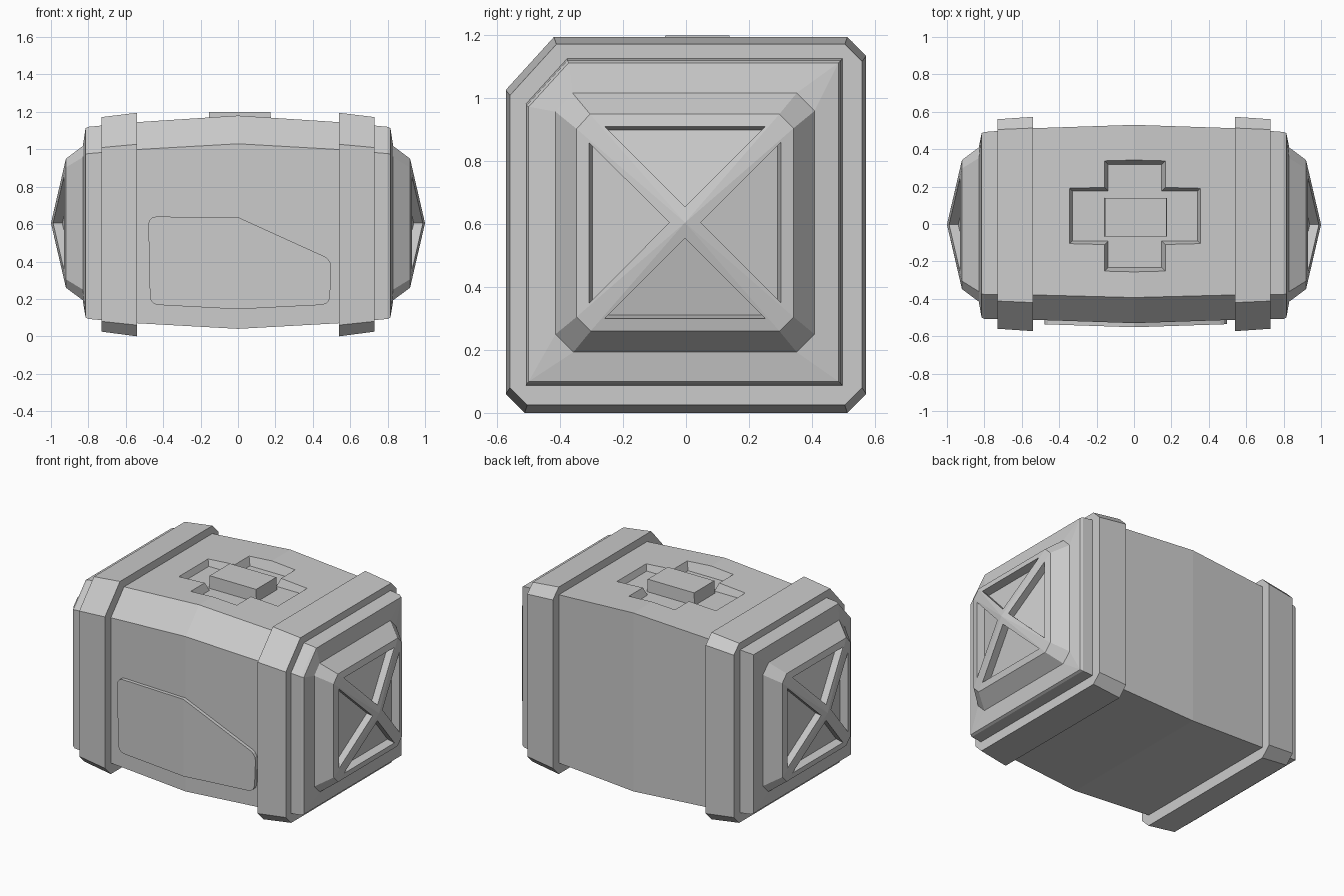
import bpy, bmesh
from mathutils import Vector

cube = bpy.data.objects.get("Cube")
if cube:
    bpy.data.objects.remove(cube)

grey = bpy.data.materials.new("light_grey")
grey.use_nodes = True
COLOUR = (0.6, 0.6, 0.6, 1)
grey.diffuse_color = COLOUR
grey.node_tree.nodes["Principled BSDF"].inputs["Base Color"].default_value = COLOUR

CY, CZ = -0.003, 0.605      # centre of the end caps


def finish(bm, name):
    bmesh.ops.remove_doubles(bm, verts=bm.verts, dist=0.0005)
    bmesh.ops.recalc_face_normals(bm, faces=bm.faces)
    mesh = bpy.data.meshes.new(name)
    bm.to_mesh(mesh)
    bm.free()
    mesh.materials.append(grey)
    ob = bpy.data.objects.new(name, mesh)
    bpy.context.collection.objects.link(ob)
    return ob


def section(x, y0, y1, z0, z1, front_cut, cut):
    """Box outline with a front-top chamfer and three equal other chamfers."""
    pts = [(y0 + cut, z0), (y1 - cut, z0), (y1, z0 + cut), (y1, z1 - cut),
           (y1 - cut, z1), (y0 + front_cut, z1), (y0, z1 - front_cut * 1.1), (y0, z0 + cut)]
    return [Vector((x, y, z)) for y, z in pts]


def loft(bm, sections):
    rings = [[bm.verts.new(p) for p in s] for s in sections]
    for a, b in zip(rings, rings[1:]):
        for i in range(len(a)):
            j = (i + 1) % len(a)
            bm.faces.new((a[i], a[j], b[j], b[i]))
    return rings


def octagon(x, half, cut):
    return section(x, CY - half, CY + half, CZ - half, CZ + half, cut / 1.05, cut)


def end_pyramid(bm, side):
    """Shallow pyramid with four sunken triangles that leave a cross brace."""
    def face(pts):
        bm.faces.new([bm.verts.new(p) for p in pts])

    base = octagon(side * 0.92, 0.345, 0.045)
    apex = Vector((side, CY, CZ))
    for i in range(0, 8, 2):
        a, b, c = base[i], base[i + 1], base[(i + 2) % 8]
        mid = (a + b) / 2
        along = (b - a).normalized()
        inner = apex.lerp(mid, 0.885)
        p, q = inner - along * 0.255, inner + along * 0.255
        tip = apex.lerp(mid, 0.145)
        normal = (b - a).cross(apex - a).normalized()
        normal *= 1 if normal.x * side > 0 else -1
        rim = [p, q, tip]
        floor = [v - normal * 0.05 for v in rim]
        face((a, b, q, p))
        face((a, p, tip, apex))
        face((b, apex, tip, q))
        face((b, c, apex))
        for k in range(3):
            n = (k + 1) % 3
            face((rim[k], rim[n], floor[n], floor[k]))
        face(floor)


# Bulging body with stepped ends
half = [section(0.54, -0.512, 0.512, 0.07, 1.145, 0.133, 0),
        section(0.80, -0.507, 0.492, 0.093, 1.12, 0.13, 0),
        section(0.815, -0.50, 0.485, 0.10, 1.113, 0.127, 0),
        octagon(0.83, 0.412, 0.057),
        octagon(0.92, 0.345, 0.045)]
mirrored = [[Vector((-p.x, p.y, p.z)) for p in s] for s in reversed(half)]
bm = bmesh.new()
loft(bm, mirrored + [section(0, -0.53, 0.53, 0.04, 1.18, 0.137, 0)] + half)
for side in (-1, 1):
    end_pyramid(bm, side)
body = finish(bm, "body")


# Cross-shaped recess in the top
def cross_outline(z, grow):
    long_x, wide_x = 0.355 + grow, 0.163 + grow
    long_y, wide_y = 0.295 + grow, 0.153 + grow
    corner = [(long_x, wide_y), (wide_x, wide_y), (wide_x, long_y)]
    pts = []
    for sx, sy in ((1, 1), (-1, 1), (-1, -1), (1, -1)):
        q = corner if sx * sy > 0 else corner[::-1]
        pts += [Vector((0.005 + sx * x, 0.043 + sy * y, z)) for x, y in q]
    return pts


bm = bmesh.new()
rings = loft(bm, [cross_outline(1.12, -0.02), cross_outline(1.22, 0.02)])
for ring in rings:
    bm.faces.new(ring)
cutter = finish(bm, "recess_cutter")
cutter.hide_render = True
mod = body.modifiers.new("recess", "BOOLEAN")
mod.operation, mod.solver, mod.object = "DIFFERENCE", "EXACT", cutter
bpy.context.view_layer.objects.active = body
bpy.ops.object.modifier_apply(modifier=mod.name)
bpy.data.objects.remove(cutter)

# Raised block in the middle of the recess
bm = bmesh.new()
bmesh.ops.create_cube(bm, size=1)
for v in bm.verts:
    taper = 0.98 if v.co.z > 0 else 1
    v.co = (0.01 + v.co.x * 0.335 * taper, 0.036 + v.co.y * 0.208 * taper, 1.155 + v.co.z * 0.09)
finish(bm, "top_block")

# Bands around the body
for side, name in ((1, "left_band"), (-1, "right_band")):
    bm = bmesh.new()
    rings = loft(bm, [section(side * 0.54, -0.573, 0.573, 0, 1.195, 0.153, 0.06),
                      section(side * 0.73, -0.56, 0.56, 0.025, 1.172, 0.148, 0.055)])
    for ring in rings:
        bm.faces.new(ring)
    finish(bm, name)

# Front plate, bent along the bulge, with rounded corners
bm = bmesh.new()
outline = [(-0.48, 0.64), (0, 0.637), (0.5, 0.41), (0.49, 0.17), (0, 0.145), (-0.47, 0.17)]
v = [bm.verts.new((x, 0, z)) for x, z in outline]
bm.faces.new((v[0], v[1], v[4], v[5]))
bm.faces.new((v[1], v[2], v[3], v[4]))
bmesh.ops.bevel(bm, geom=[v[i] for i in (0, 2, 3, 5)], offset=0.04, segments=3,
                profile=0.5, affect="VERTICES")
for vert in bm.verts:
    vert.co.y = -0.52 + abs(vert.co.x) / 30
result = bmesh.ops.extrude_face_region(bm, geom=bm.faces[:])
for item in result["geom"]:
    if isinstance(item, bmesh.types.BMVert):
        item.co.y -= 0.032
finish(bm, "front_plate")
